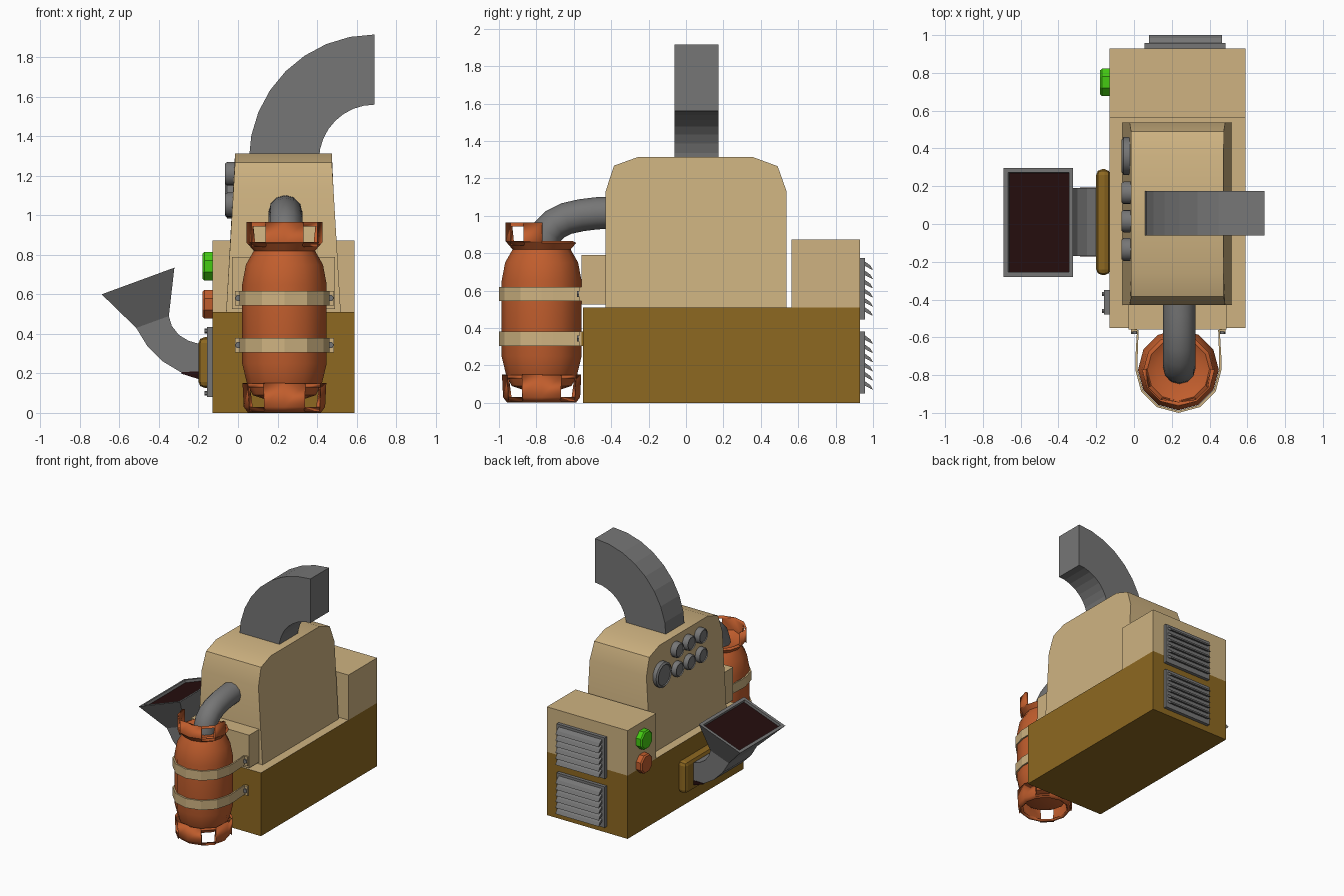
import bpy, bmesh
from math import sin, cos, pi, radians
from mathutils import Matrix, Vector

if "Cube" in bpy.data.objects:
    bpy.data.objects.remove(bpy.data.objects["Cube"])


def material(name, r, g, b):
    m = bpy.data.materials.new(name)
    m.use_nodes = True
    m.diffuse_color = (r, g, b, 1)
    m.node_tree.nodes["Principled BSDF"].inputs["Base Color"].default_value = (r, g, b, 1)
    return m


TAN = material("tan_paint", .62, .45, .22)
BROWN = material("brown_paint", .27, .14, .015)
GREY = material("grey_metal", .18, .18, .18)
ORANGE = material("orange_paint", .53, .11, .026)
GREEN = material("green_button", .058, .6, .006)
DARK = material("dark_inside", .018, .004, .004)


def finish(name, bm, *mats, smooth=None):
    bmesh.ops.recalc_face_normals(bm, faces=bm.faces[:])
    me = bpy.data.meshes.new(name)
    bm.to_mesh(me)
    bm.free()
    ob = bpy.data.objects.new(name, me)
    bpy.context.collection.objects.link(ob)
    for m in mats:
        me.materials.append(m)
    if smooth:
        bpy.ops.object.select_all(action='DESELECT')
        ob.select_set(True)
        bpy.context.view_layer.objects.active = ob
        bpy.ops.object.shade_smooth_by_angle(angle=radians(smooth))
    return ob


def modifier(ob, kind, **settings):
    mod = ob.modifiers.new(kind.lower(), kind)
    for key, value in settings.items():
        setattr(mod, key, value)


def skin(name, rings, *mats, smooth=None):
    """Join closed rings of points and cap both ends."""
    bm = bmesh.new()
    rows = [[bm.verts.new(p) for p in ring] for ring in rings]
    n = len(rows[0])
    for a, b in zip(rows, rows[1:]):
        for i in range(n):
            j = (i + 1) % n
            bm.faces.new((a[i], a[j], b[j], b[i]))
    bm.faces.new(rows[0])
    end = bm.faces.new(rows[-1])
    if len(mats) > 1:  # recessed dark mouth
        bmesh.ops.recalc_face_normals(bm, faces=bm.faces[:])
        bmesh.ops.inset_individual(bm, faces=[end], thickness=.035)
        bmesh.ops.inset_individual(bm, faces=[end], thickness=.002, depth=-.02)
        end.material_index = 1
    return finish(name, bm, *mats, smooth=smooth)


def box(name, x, y, z, *mats):
    bm = bmesh.new()
    bmesh.ops.create_cube(bm, size=1)
    for v in bm.verts:
        v.co = [lo + (hi - lo) * (c + .5) for c, (lo, hi) in zip(v.co, (x, y, z))]
    if len(mats) > 1:  # second colour on the top
        for f in bm.faces:
            f.material_index = int(f.normal.z > .9)
    return finish(name, bm, *mats)


def lathe(name, profile, mat, place, segs=12, turn=0.0, smooth=40):
    """Spin a (radius, height) profile that starts and ends near the axis."""
    rings = [[place @ Vector((r * cos(turn + 2 * pi * i / segs),
                              r * sin(turn + 2 * pi * i / segs), h))
              for i in range(segs)] for r, h in profile]
    return skin(name, rings, mat, smooth=smooth)


def duct(outer, inner, ys):
    """Rectangular sections between an outer and inner line in the xz plane."""
    return [[(o[0], lo, o[1]), (o[0], hi, o[1]), (i[0], hi, i[1]), (i[0], lo, i[1])]
            for o, i, (lo, hi) in zip(outer, inner, ys)]


def sideways(x, y, z):
    return Matrix.Translation((x, y, z)) @ Matrix.Rotation(-pi / 2, 4, 'Y')


# Cabinet
box("base", (-.13, .59), (-.55, .93), (0, .51), BROWN, TAN)
box("rear_cabinet", (-.13, .59), (.565, .93), (.51, .873), TAN)
box("front_step", (-.03, .49), (-.558, -.42), (.525, .79), TAN)

# Tapered housing with rounded top
profile = [(-.43, .51), (-.43, 1.13), (-.385, 1.268), (-.26, 1.313),
           (.36, 1.313), (.49, 1.265), (.538, 1.13), (.538, .51)]


def taper(z):
    return .045 * min(1, (z - .51) / .76)


skin("housing", [[(-.06 + taper(z), y, z) for y, z in profile],
                 [(.52 - taper(z), y, z) for y, z in profile]], TAN, smooth=40)

# Exhaust elbow
steps = 8
angles = [pi - pi / 2 * i / steps for i in range(steps + 1)]
outer = [(.69 + .635 * cos(a), 1.28 + .635 * sin(a)) for a in angles]
inner = [(.69 + .28 * cos(a), 1.28 + .28 * sin(a)) for a in angles]
skin("exhaust_elbow", duct(outer, inner, [(-.062, .175)] * (steps + 1)), GREY)

# Hopper, chute and wall flange
outer = [(-.13, .165), (-.19, .17), (-.28, .2), (-.38, .26), (-.46, .34), (-.515, .43), (-.69, .6)]
inner = [(-.13, .345), (-.2, .35), (-.25, .365), (-.3, .395), (-.335, .44), (-.35, .49), (-.322, .735)]
skin("hopper_chute", duct(outer, inner, [(-.17, .19)] * 6 + [(-.28, .297)]), GREY, DARK)
skin("chute_lining", duct([(-.19, .168), (-.285, .198)], [(-.19, .21), (-.285, .207)],
                          [(-.173, .193)] * 2), DARK)
flange = box("chute_flange", (-.2, -.125), (-.27, .29), (.127, .383), BROWN)
modifier(flange, 'BEVEL', width=.03, segments=2, limit_method='ANGLE')

# Side panel with corner bolts
box("side_panel", (-.158, -.125), (-.48, -.35), (.08, .435), GREY)
for y in (-.46, -.37):
    for z in (.1, .415):
        lathe("panel_bolt", [(.012, 0), (.012, .04)], GREY, sideways(-.13, y, z), segs=6)

# Push buttons
for name, mat, z in (("start_button", GREEN, .742), ("stop_button", ORANGE, .55)):
    lathe(name, [(.078, 0), (.078, .042), (.068, .052)], mat,
          sideways(-.128, .75, z), segs=8, turn=pi / 8, smooth=None)

# Gauges
gauges = [(.36, 1.085, .1)] + [(y, z, .06) for y in (.165, .015, -.135) for z in (1.055, 1.21)]
for y, z, r in gauges:
    lathe("gauge", [(r, 0), (r, .06), (r * .86, .07), (r * .8, .062)], GREY,
          sideways(.005, y, z), segs=16)

# Rear vents
for z in (.05, .445):
    box("vent_frame", (.055, .485), (.925, .957), (z, z + .33), GREY)
    for i in range(6):
        s = z + .025 + i * .049
        louvre = [(.95, s + .045), (.985, s + .02), (1, s - .005), (.988, s), (.95, s + .02)]
        skin("vent_louvre", [[(x, y, h) for y, h in louvre] for x in (.08, .465)], GREY)

# Gas bottle
CX, CY = .235, -.772
upright = Matrix.Translation((CX, CY, 0))
lathe("bottle", [(.1, .07), (.16, .09), (.19, .15), (.214, .25), (.214, .65), (.195, .75),
                 (.155, .82), (.185, .855), (.165, .865), (.12, .84)], ORANGE, upright)


def pierced_ring(name, rows, first, last):
    """Wall of 30 degree panels with a window in each diagonal panel."""
    bm = bmesh.new()
    grid = [[bm.verts.new(upright @ Vector((r * cos(radians(a)), r * sin(radians(a)), z)))
             for a in range(first, last + 1, 30)] for r, z in rows]
    if last - first == 360:
        for row in grid:
            bm.verts.remove(row.pop())
            row.append(row[0])
    windows = []
    for k, (a, b) in enumerate(zip(grid, grid[1:])):
        for i in range(len(a) - 1):
            f = bm.faces.new((a[i], a[i + 1], b[i + 1], b[i]))
            if k == len(grid) - 2 and (first // 30 + i) % 3 == 1:
                windows.append(f)
    bmesh.ops.inset_individual(bm, faces=windows, thickness=.018)
    bmesh.ops.delete(bm, geom=windows, context='FACES_ONLY')
    ob = finish(name, bm, ORANGE, smooth=40)
    modifier(ob, 'SOLIDIFY', thickness=.022, offset=-1)


pierced_ring("bottle_foot", [(.185, .002), (.206, .03), (.212, .15)], 0, 360)
pierced_ring("bottle_collar", [(.175, .845), (.192, .862), (.192, .965)], 180, 360)

# Straps and their bolts
half = [(-.25, .207), (-.215, .207), (-.222, .06)]
arc = [(.222 * cos(radians(a)), .222 * sin(radians(a))) for a in range(180, 361, 30)]
path = half + arc + [(-x, y) for x, y in reversed(half)]
for z in (.305, .543):
    bm = bmesh.new()
    rows = [[bm.verts.new((CX + x, CY + y, h)) for x, y in path] for h in (z, z + .075)]
    for i in range(len(path) - 1):
        bm.faces.new((rows[0][i], rows[0][i + 1], rows[1][i + 1], rows[1][i]))
    strap = finish("bottle_strap", bm, TAN)
    modifier(strap, 'SOLIDIFY', thickness=.012, offset=0)
    for side in (-1, 1):
        x = CX + side * .232
        box("strap_bracket", (x - .014, x + .014), (-.562, -.54), (z, z + .075), BROWN)
        place = Matrix.Translation((x, -.56, z + .038)) @ Matrix.Rotation(pi / 2, 4, 'X')
        lathe("strap_bolt", [(.018, 0), (.018, .022)], GREY, place, segs=6)

# Gas pipe
curve = bpy.data.curves.new("gas_pipe", 'CURVE')
curve.dimensions = '3D'
curve.bevel_depth = .086
curve.bevel_resolution = 4
curve.use_fill_caps = True
line = [(-.38, 1.018), (-.48, 1.013), (-.56, 1.003), (-.64, .985), (-.7, .955),
        (-.74, .915), (-.758, .87), (-.762, .82)]
spline = curve.splines.new('POLY')
spline.points.add(len(line) - 1)
for point, (y, z) in zip(spline.points, line):
    point.co = (.24, y, z, 1)
curve.materials.append(GREY)
bpy.context.collection.objects.link(bpy.data.objects.new("gas_pipe", curve))
